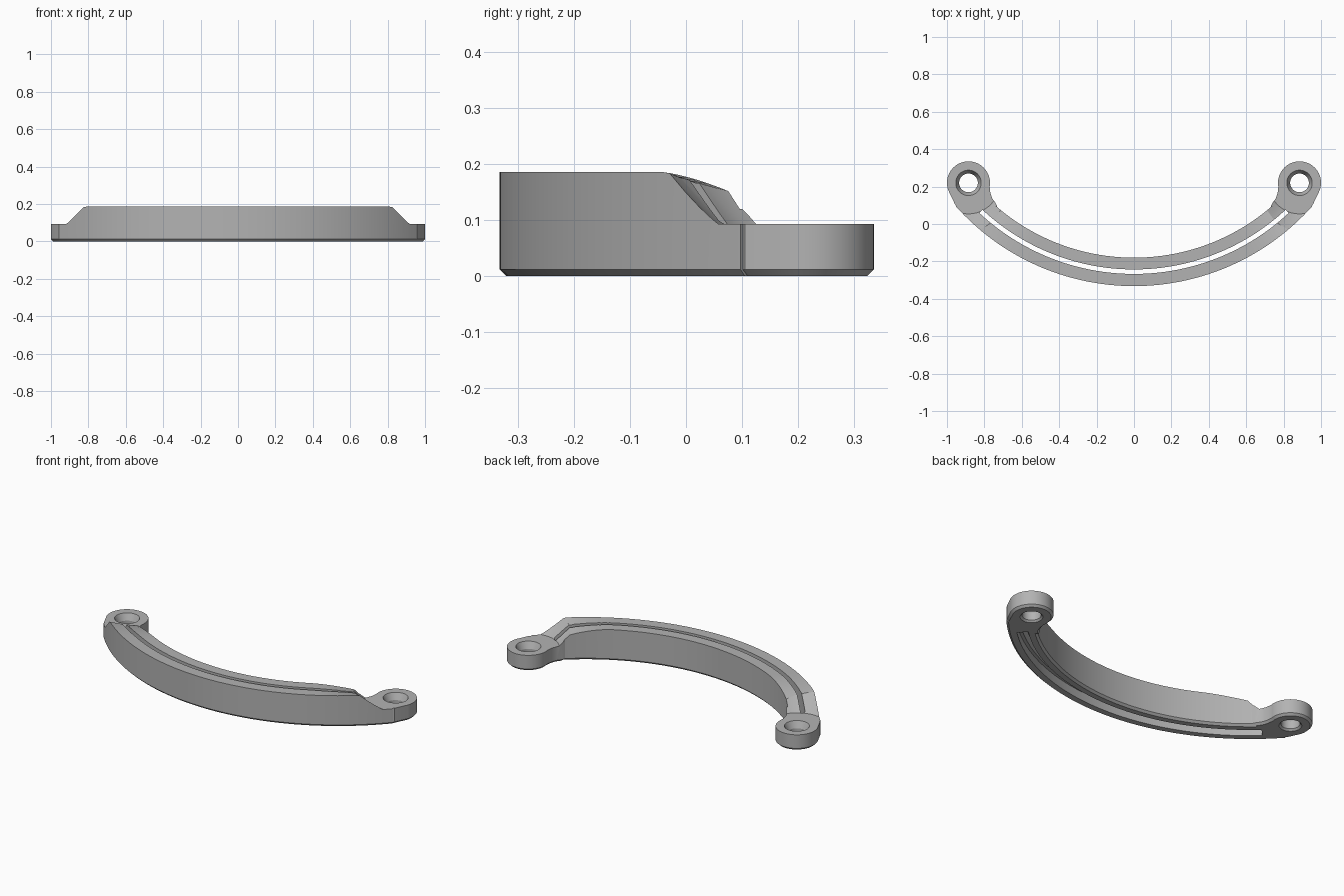
import bpy, bmesh, math
from math import sin, cos, radians

cube = bpy.data.objects.get("Cube")
if cube:
    bpy.data.objects.remove(cube, do_unlink=True)

ARC_Y = 0.945                 # centre of the bow's arc
R_OUT, R_IN, R_MID = 1.277, 1.125, 1.2
LUG_X, LUG_Y, LUG_R = 0.885, 0.22, 0.115
LUG_TOP, TOP, CHAMFER = 0.093, 0.186, 0.012

grey = bpy.data.materials.new("satin grey")
grey.use_nodes = True
colour = (0.45, 0.45, 0.45, 1)
grey.diffuse_color = colour
grey.node_tree.nodes["Principled BSDF"].inputs["Base Color"].default_value = colour


def make_object(name, bm):
    bmesh.ops.recalc_face_normals(bm, faces=bm.faces)
    mesh = bpy.data.meshes.new(name)
    bm.to_mesh(mesh)
    bm.free()
    mesh.materials.append(grey)
    obj = bpy.data.objects.new(name, mesh)
    bpy.context.collection.objects.link(obj)
    return obj


def top_height(y):
    """The top rolls down gently towards the ends."""
    t = min(max((y + 0.05) / 0.15, 0), 1)
    return TOP - 0.045 * t ** 1.5


def sweep(name, section, half_angle, steps=64, follow_top=False):
    """Sweep a (radius, z) section along the arc; z of None means the top."""
    bm = bmesh.new()
    rings = []
    for i in range(steps + 1):
        a = radians(half_angle) * (2 * i / steps - 1)
        ring = []
        for r, z in section:
            y = ARC_Y - r * cos(a)
            ring.append(bm.verts.new((r * sin(a), y, top_height(y) if z is None else z)))
        rings.append(ring)
    n = len(section)
    for a, b in zip(rings, rings[1:]):
        for j in range(n):
            k = (j + 1) % n
            bm.faces.new((a[j], a[k], b[k], b[j]))
    bm.faces.new(rings[0])
    bm.faces.new(rings[-1])
    return make_object(name, bm)


def turned(name, profile, x, y, steps=48):
    """Solid of revolution from (radius, z) pairs, bottom to top."""
    bm = bmesh.new()
    rings = [[bm.verts.new((x + r * cos(math.tau * i / steps),
                            y + r * sin(math.tau * i / steps), z))
              for i in range(steps)] for r, z in profile]
    for a, b in zip(rings, rings[1:]):
        for i in range(steps):
            k = (i + 1) % steps
            bm.faces.new((a[i], a[k], b[k], b[i]))
    bm.faces.new(rings[0])
    bm.faces.new(rings[-1])
    return make_object(name, bm)


def lug(name, side):
    """Round eye with a foot that blends into the bow."""
    outline = [(LUG_X + LUG_R * cos(radians(d)), LUG_Y + LUG_R * sin(radians(d)))
               for d in range(-20, 191, 6)]
    outline += [(0.768, 0.165), (0.757, 0.135), (0.74, 0.112), (0.732, 0.095),
                (0.88, 0.062), (0.957, 0.105)]
    bm = bmesh.new()
    base = bm.faces.new([bm.verts.new((side * x, y, 0)) for x, y in outline])
    rim = list(base.edges)
    new = bmesh.ops.extrude_face_region(bm, geom=[base], use_keep_orig=True)
    for v in new["geom"]:
        if isinstance(v, bmesh.types.BMVert):
            v.co.z = 0.12
    bmesh.ops.recalc_face_normals(bm, faces=bm.faces)
    bmesh.ops.bevel(bm, geom=rim, offset=CHAMFER, segments=1, affect='EDGES')
    return make_object(name, bm)


def combine(target, other, operation):
    mod = target.modifiers.new("combine", 'BOOLEAN')
    mod.operation, mod.object, mod.solver = operation, other, 'EXACT'
    bpy.context.view_layer.objects.active = target
    bpy.ops.object.modifier_apply(modifier=mod.name)
    bpy.data.objects.remove(other, do_unlink=True)


# Curved bow with a chamfered foot
handle = sweep("curved_handle", [(R_OUT, CHAMFER), (R_OUT, None), (R_IN, None),
                                 (R_IN, CHAMFER), (R_IN + CHAMFER, 0),
                                 (R_OUT - CHAMFER, 0)], 48.4)

# Mounting eyes at both ends
for side in (-1, 1):
    combine(handle, lug("mounting_eye", side), 'UNION')

# Conical clearance above each eye, and countersunk screw hole
for side in (-1, 1):
    x = side * LUG_X
    combine(handle, turned("clearance", [(0.166, LUG_TOP), (0.326, LUG_TOP + 0.16)],
                           x, LUG_Y), 'DIFFERENCE')
    combine(handle, turned("screw_hole", [(0.07, -0.01), (0.05, 0.01), (0.05, 0.055),
                                          (0.068, LUG_TOP), (0.068, 0.2)],
                           x, LUG_Y), 'DIFFERENCE')

# Through slot, widened underneath
combine(handle, sweep("slot", [(R_MID - 0.03, -0.05), (R_MID + 0.03, -0.05),
                               (R_MID + 0.03, 0.05), (R_MID + 0.012, 0.05),
                               (R_MID + 0.012, 0.3), (R_MID - 0.012, 0.3),
                               (R_MID - 0.012, 0.05), (R_MID - 0.03, 0.05)], 43),
        'DIFFERENCE')

# Smooth curved walls, crisp edges
bpy.ops.object.select_all(action='DESELECT')
handle.select_set(True)
bpy.context.view_layer.objects.active = handle
bpy.ops.object.shade_smooth_by_angle(angle=radians(25))
